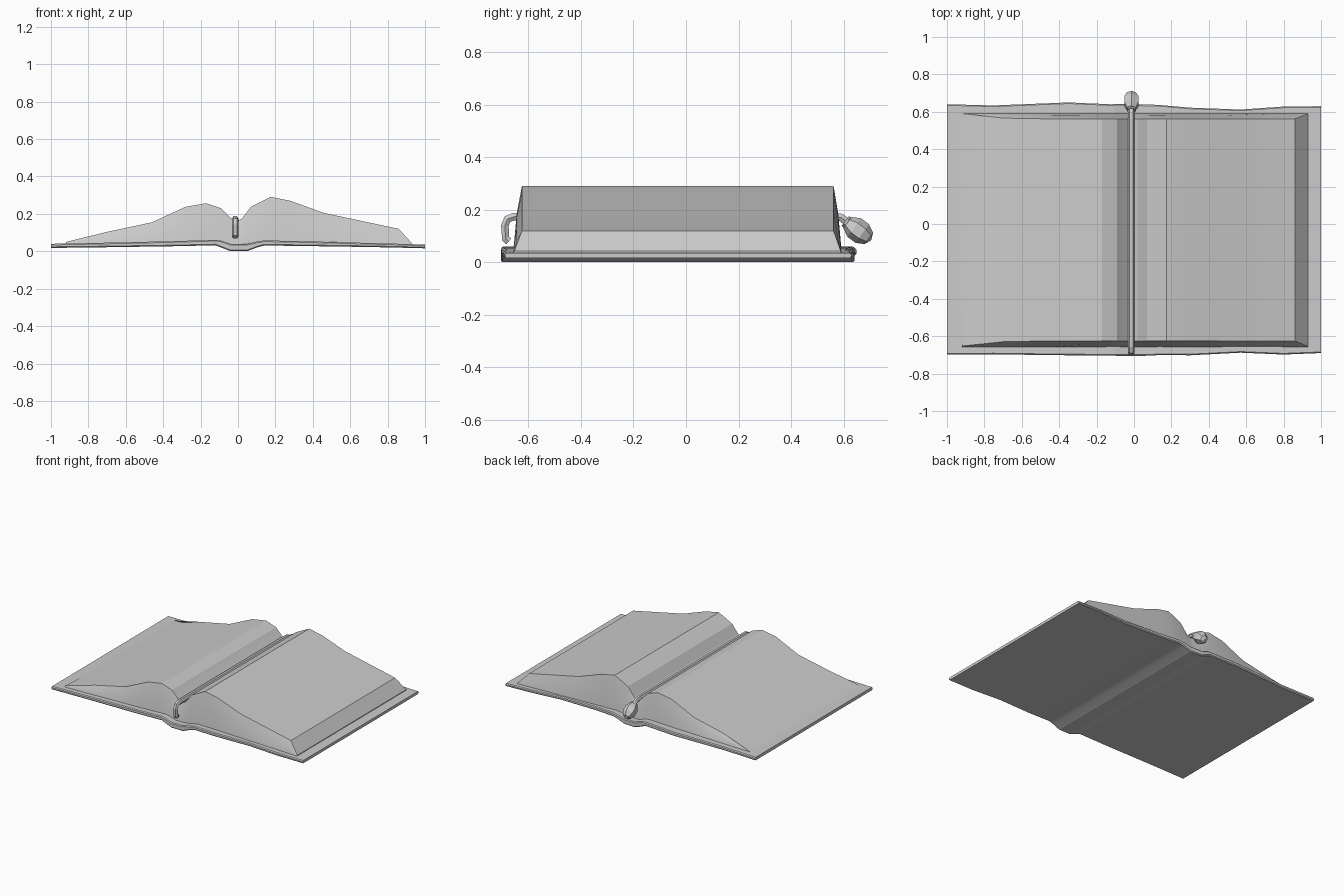
import bpy, bmesh, math
from mathutils import Vector

if "Cube" in bpy.data.objects:
    bpy.data.objects.remove(bpy.data.objects["Cube"])


def lofted(name, rings, angle):
    """Join equal closed rings into a capped solid (rings run along x)."""
    bm = bmesh.new()
    vs = [[bm.verts.new(p) for p in r] for r in rings]
    n = len(vs[0])
    for a, b in zip(vs, vs[1:]):
        for i in range(n):
            j = (i + 1) % n
            bm.faces.new((a[i], a[j], b[j], b[i]))
    bm.faces.new(vs[0])
    bm.faces.new(vs[-1])
    bmesh.ops.recalc_face_normals(bm, faces=bm.faces)
    me = bpy.data.meshes.new(name)
    bm.to_mesh(me)
    bm.free()
    ob = bpy.data.objects.new(name, me)
    bpy.context.collection.objects.link(ob)
    bpy.ops.object.select_all(action='DESELECT')
    bpy.context.view_layer.objects.active = ob
    ob.select_set(True)
    bpy.ops.object.shade_smooth_by_angle(angle=math.radians(angle))
    return ob


# Cover: x, bottom z, top z, front y, back y (slightly worn edges)
cover = [
    (-1.0, .018, .040, -.698, .640), (-.75, .021, .045, -.697, .634),
    (-.35, .027, .054, -.702, .650), (-.12, .032, .061, -.703, .640),
    (-.09, .020, .057, -.705, .642), (-.04, .001, .040, -.705, .642),
    (.05, .001, .040, -.705, .638), (.10, .020, .052, -.703, .638),
    (.14, .031, .058, -.700, .636), (.30, .029, .055, -.702, .622),
    (.57, .025, .048, -.688, .612), (.80, .021, .042, -.698, .628),
    (1.0, .016, .036, -.690, .630)]
b = .006
rings = []
for x, lo, hi, f, k in cover:
    rings.append([(x, f + b, lo), (x, f, lo + b), (x, f, hi - b), (x, f + b, hi),
                  (x, k - b, hi), (x, k, hi - b), (x, k, lo + b), (x, k - b, lo)])
lofted("cover", rings, 20)

# Page block: x, base z, top z; the ends slope inward toward the top
pages = [
    (-.92, .040, .050), (-.70, .044, .104), (-.46, .050, .155),
    (-.28, .054, .238), (-.17, .056, .257), (-.09, .050, .230),
    (-.04, .040, .180), (-.01, .040, .158), (.02, .040, .175),
    (.07, .044, .238), (.175, .052, .291), (.28, .051, .270),
    (.46, .047, .205), (.86, .038, .120), (.93, .036, .043)]
rings = []
for i, (x, lo, hi) in enumerate(pages):
    t = min(1, (hi - lo) / .07)
    xb = x + .07 if i == 0 else x          # left fore-edge runs askew
    mid = lo + .55 * (hi - lo)
    rings.append([(x, -.657, lo), (x, -.657 + .012 * t, mid), (x, -.657 + .032 * t, hi),
                  (xb, .592 - .03 * t, hi), (x, .592 - .012 * t, mid), (x, .592, lo)])
lofted("pages", rings, 20)

# Bookmark cord lying in the gutter and hanging over both ends
path = [(-.66, .09), (-.687, .09), (-.69, .14), (-.68, .165), (-.655, .174),
        (.56, .174), (.59, .171), (.612, .155), (.64, .13)]
path[0] = (-.675, .08)
cu = bpy.data.curves.new("bookmark_cord", 'CURVE')
cu.dimensions = '3D'
cu.bevel_depth = .017
cu.bevel_resolution = 1
cu.use_fill_caps = True
sp = cu.splines.new('POLY')
sp.points.add(len(path) - 1)
for p, (y, z) in zip(sp.points, path):
    p.co = (-.015, y, z, 1)
sp.use_smooth = False
bpy.context.collection.objects.link(bpy.data.objects.new("bookmark_cord", cu))

# Faceted bead and its collar at the back end of the cord
axis = Vector((0, .1, -.075))
rot = axis.to_track_quat('Z', 'Y').to_euler()
bpy.ops.mesh.primitive_uv_sphere_add(segments=6, ring_count=5, radius=1,
                                     location=(-.014, .656, .121), rotation=rot)
bead = bpy.context.object
bead.name = "bookmark_bead"
bead.scale = (.046, .046, .062)
bpy.ops.mesh.primitive_cylinder_add(vertices=6, radius=.024, depth=.018,
                                    location=(-.014, .614, .152), rotation=rot)
bpy.context.object.name = "bead_collar"
